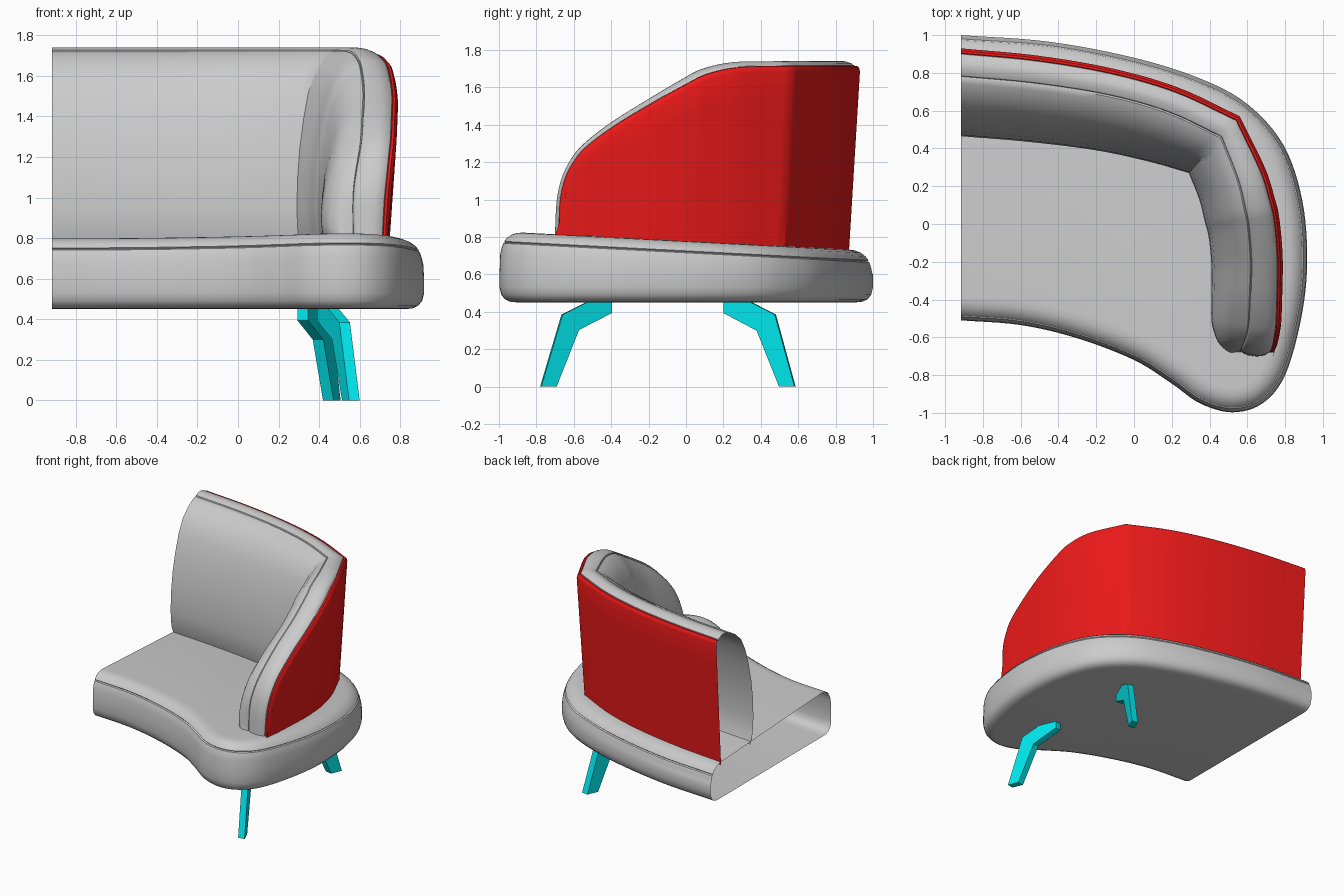
import bpy, math
from mathutils import Vector

if "Cube" in bpy.data.objects:
    bpy.data.objects.remove(bpy.data.objects["Cube"])

LEFT = -0.917  # open cut plane


def spline(pts, n):
    """Catmull-Rom through tuples of any length."""
    p = [Vector(q) for q in pts]
    p = [2 * p[0] - p[1]] + p + [2 * p[-1] - p[-2]]
    out = []
    for i in range(1, len(p) - 2):
        a, b, c, d = p[i - 1:i + 3]
        for k in range(n):
            t = k / n
            out.append(0.5 * (2 * b + (c - a) * t + (2 * a - 5 * b + 4 * c - d) * t ** 2
                              + (3 * b - a - 3 * c + d) * t ** 3))
    return out + [p[-2]]


def make(name, verts, faces, mat=None, smooth=True):
    me = bpy.data.meshes.new(name)
    me.from_pydata([tuple(v) for v in verts], [], faces)
    me.update()
    ob = bpy.data.objects.new(name, me)
    bpy.context.collection.objects.link(ob)
    if mat:
        me.materials.append(mat)
    if smooth:
        bpy.ops.object.select_all(action='DESELECT')
        ob.select_set(True)
        bpy.context.view_layer.objects.active = ob
        bpy.ops.object.shade_smooth_by_angle(angle=math.radians(40))
    return ob


def grid_faces(rows, cols, flip=False):
    """Quads for verts stored as rows * cols."""
    fs = []
    for i in range(rows - 1):
        for j in range(cols - 1):
            a = i * cols + j
            f = (a, a + cols, a + cols + 1, a + 1)
            fs.append(f[::-1] if flip else f)
    return fs


def material(name, col):
    m = bpy.data.materials.new(name)
    m.diffuse_color = col
    m.use_nodes = True
    m.node_tree.nodes["Principled BSDF"].inputs["Base Color"].default_value = m.diffuse_color
    return m


red = material("red_fabric", (0.85, 0.01, 0.01, 1))
cyan = material("cyan_leg", (0.0, 0.8, 0.85, 1))


def seat_top(y):
    return 0.825 - 0.052 * (y + 0.9)


# Seat cushion: plan outline lofted through a rounded edge profile with a seam groove
outline = spline([(LEFT, -0.51), (-0.6, -0.535), (-0.3, -0.605), (0, -0.72), (0.2, -0.845),
                  (0.35, -0.95), (0.52, -0.997), (0.68, -0.95), (0.8, -0.8), (0.885, -0.5),
                  (0.917, -0.2), (0.89, 0.13), (0.79, 0.42), (0.6, 0.635), (0.35, 0.77),
                  (0, 0.88), (-0.45, 0.965), (LEFT, 1.0)], 6)
# (inset, z offset, measured from top?)
edge = [(0.10, 0.45, 0), (0.06, 0.453, 0), (0.03, 0.466, 0), (0.01, 0.49, 0), (0, 0.53, 0),
        (0, 0.6, 0), (0.004, -0.12, 1), (0.012, -0.085, 1), (0.02, -0.063, 1),
        (0.03, -0.058, 1), (0.025, -0.052, 1), (0.04, -0.032, 1), (0.065, -0.014, 1),
        (0.095, -0.003, 1), (0.13, 0, 1)]
verts = []
for i, p in enumerate(outline):
    if i == 0:
        t = Vector((1, 0))
    elif i == len(outline) - 1:
        t = Vector((-1, 0))
    else:
        t = (outline[i + 1] - outline[i - 1]).normalized()
    inward = Vector((-t.y, t.x))
    for d, z, rel in edge:
        q = p + inward * d
        verts.append((q.x, q.y, z + (seat_top(q.y) if rel else 0)))
rows, cols = len(outline), len(edge)
faces = grid_faces(rows, cols)
faces.append([i * cols for i in reversed(range(rows))])
faces.append([i * cols + cols - 1 for i in range(rows)])
make("seat", verts, faces)

# Backrest stations: outer x, y, inner x, y, rim share of the depth, rim height
back = [(LEFT, 0.93, LEFT, 0.465, 0.32, 1.74), (-0.5, 0.89, -0.56, 0.435, 0.32, 1.74),
        (-0.1, 0.82, -0.2, 0.39, 0.32, 1.74), (0.24, 0.72, 0.08, 0.33, 0.33, 1.74),
        (0.56, 0.57, 0.29, 0.27, 0.36, 1.74)]
arm = [(0.56, 0.57, 0.29, 0.27, 0.36, 1.74), (0.69, 0.3, 0.345, 0.13, 0.40, 1.735),
       (0.745, 0.12, 0.375, 0.01, 0.42, 1.70), (0.77, 0, 0.395, -0.07, 0.43, 1.645),
       (0.787, -0.2, 0.41, -0.22, 0.44, 1.535), (0.785, -0.4, 0.41, -0.39, 0.45, 1.415),
       (0.78, -0.55, 0.41, -0.51, 0.46, 1.305), (0.772, -0.62, 0.425, -0.58, 0.5, 1.225),
       (0.762, -0.675, 0.45, -0.635, 0.58, 1.12), (0.75, -0.703, 0.49, -0.672, 0.7, 0.99),
       (0.74, -0.71, 0.53, -0.69, 0.81, 0.8)]
back_cols, arm_cols = spline(back, 6), spline(arm, 6)
columns = [(c, Vector((0, 0, 1))) for c in back_cols]
for i in range(1, len(arm_cols)):
    a, b = arm_cols[i - 1], arm_cols[min(i + 1, len(arm_cols) - 1)]
    t = Vector((b[1] - a[1], b[5] - a[5])).normalized()
    columns.append((arm_cols[i], Vector((0, t.y, -t.x))))

# Pillow profile: share of the way down, share of the bulge
pillow = [(0.004, 0.03), (0.015, 0.12), (0.05, 0.3), (0.12, 0.52), (0.22, 0.68), (0.35, 0.81),
          (0.5, 0.92), (0.65, 0.98), (0.8, 1), (0.92, 0.97), (1, 0.88)]
panel, cushion = [], []
for c, n in columns:
    O, I = Vector((c[0], c[1], c[5])), Vector((c[2], c[3], c[5]))
    d = (I - O).normalized()
    w = (I - O).length
    s = w * c[4]

    def rim(u, h):
        return O + d * u + n * h

    # outer panel, leaning out towards the top, with a rolled edge
    top = rim(0, -0.055)
    zb = seat_top(O.y) - 0.02
    foot = O + d * 0.06 * max(0, c[5] - 0.75)
    foot.z = min(zb, top.z)
    col = [foot.lerp(top, k / 6) for k in range(7)]
    col += [rim(0.004, -0.038), rim(0.013, -0.027), rim(0.025, -0.026), rim(0.03, -0.036)]
    panel.append(col)
    # rim band between the two seams
    col = [rim(0.028, -0.036), rim(0.03, -0.024), rim(0.045, -0.012), rim(0.07, -0.003)]
    col += [rim(0.07 + (s - 0.105) * k / 3, 0) for k in (1, 2)]
    col += [rim(s - 0.035, -0.002), rim(s - 0.012, -0.009), rim(s - 0.003, -0.014), rim(s, -0.022)]
    # inner pillow
    for v, g in pillow:
        p = O + d * (s + (w - s) * g) + n * (-0.015 * (1 - v))
        p.z += (min(seat_top(p.y) - 0.02, p.z) - p.z) * v
        col.append(p)
    cushion.append(col)

for name, cols_, mat in (("backrest_cushion", cushion, None), ("outer_panel", panel, red)):
    make(name, [v for c in cols_ for v in c],
         grid_faces(len(cols_), len(cols_[0]), True), mat)


# Bent splayed legs: side profile (y, z) given a sheared thickness
def leg(name, x0, prof, splay, half=0.026):
    y0, n = prof[0][0], len(prof)
    vs = [(x0 + splay * abs(y - y0) + sx * half, y - sx * half * splay * (1 if y0 > 0 else -1) * 0.3, z)
          for sx in (-1, 1) for y, z in prof]
    fs = [list(range(n)), list(range(2 * n - 1, n - 1, -1))]
    fs += [(i, i + n, (i + 1) % n + n, (i + 1) % n) for i in range(n)]
    if y0 > 0:
        fs = [list(f)[::-1] for f in fs]
    make(name, vs, [list(f)[::-1] for f in fs], cyan, smooth=False)


leg("front_leg", 0.415, [(-0.40, 0.455), (-0.40, 0.393), (-0.575, 0.303), (-0.695, 0),
                         (-0.777, 0), (-0.663, 0.385), (-0.524, 0.455)], 0.42)
leg("back_leg", 0.32, [(0.203, 0.455), (0.203, 0.393), (0.38, 0.3), (0.50, 0),
                       (0.583, 0), (0.478, 0.385), (0.342, 0.455)], 0.42)
